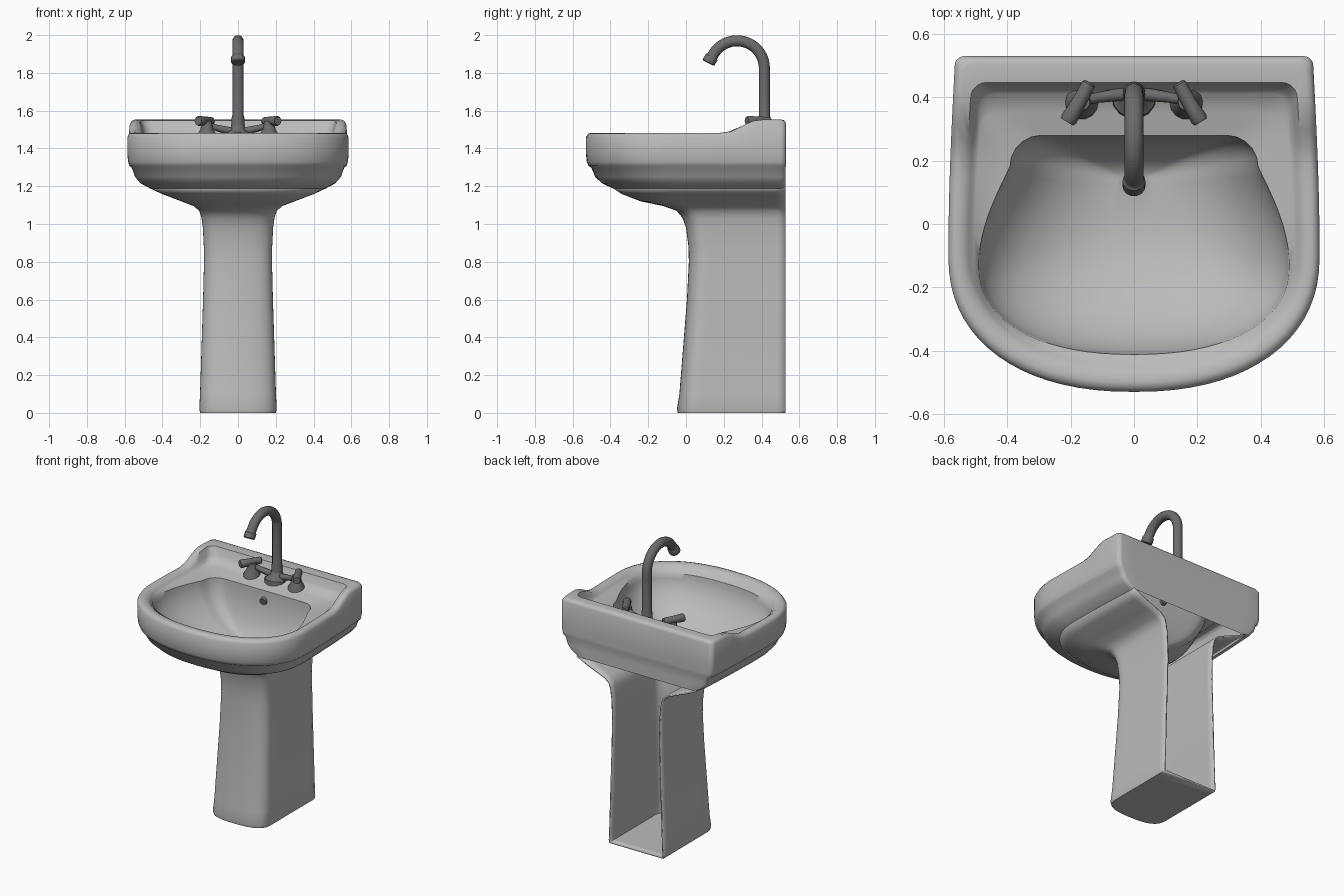
import bpy, bmesh, math

if "Cube" in bpy.data.objects:
    bpy.data.objects.remove(bpy.data.objects["Cube"])


def material(name, v):
    m = bpy.data.materials.new(name)
    m.diffuse_color = (v[0], v[1], v[2], 1)
    m.use_nodes = True
    m.node_tree.nodes["Principled BSDF"].inputs["Base Color"].default_value = m.diffuse_color
    return m


CERAMIC = material("ceramic grey", (0.50, 0.50, 0.49))
METAL = material("dark metal", (0.15, 0.15, 0.15))


def activate(ob):
    bpy.ops.object.select_all(action='DESELECT')
    ob.select_set(True)
    bpy.context.view_layer.objects.active = ob


def finish(ob, mat, angle=40):
    ob.data.materials.clear()
    ob.data.materials.append(mat)
    activate(ob)
    bpy.ops.object.shade_smooth_by_angle(angle=math.radians(angle))
    return ob


def from_bmesh(name, bm):
    me = bpy.data.meshes.new(name)
    bm.to_mesh(me)
    bm.free()
    ob = bpy.data.objects.new(name, me)
    bpy.context.collection.objects.link(ob)
    return ob


# D-shaped outline: flat back, rounded back corners, superellipse front
def outline(w, wb, yf, yb, r, k, n, closed=True):
    ys = yf + k * (yb - yf)
    half = []
    if closed:
        half += [((wb - r) * i / 6, yb) for i in range(6)]
        for i in range(5):
            a = math.pi / 2 * (1 - i / 5)
            half.append((wb - r + r * math.cos(a), yb - r + r * math.sin(a)))
    y0 = yb - r
    for i in range(10):
        t = i / 10
        half.append((wb + (w - wb) * math.sin(t * math.pi / 2), y0 + (ys - y0) * t))
    for i in range(19):
        a = math.pi / 2 * i / 18
        half.append((w * max(math.cos(a), 0) ** (2 / n), ys + (yf - ys) * math.sin(a) ** (2 / n)))
    half[-1] = (0, yf)
    first = 1 if closed else 0
    return half + [(-x, y) for x, y in reversed(half[first:-1])]


def lift(y):
    t = min(max((y - 0.2) / 0.19, 0), 1)
    return 0.07 * t * t * (3 - 2 * t)


def loft(bm, rings, closed):
    rows = [[bm.verts.new(p) for p in ring] for ring in rings]
    n = len(rows[0])
    for a, b in zip(rows, rows[1:]):
        for i in range(n if closed else n - 1):
            j = (i + 1) % n
            bm.faces.new((a[i], a[j], b[j], b[i]))
    return rows


# Basin bowl: rounded section growing from the bottom to the inner edge
rings = []
for i in range(1, 13):
    a = math.pi / 2 * i / 12
    f = math.sin(a)
    z = 1.44 - 0.32 * max(math.cos(a), 0) ** 1.1
    rings.append([(x, y, z) for x, y in outline(
        .49 * f, .392 * f, .03 - .442 * f, .13 + .15 * f, .1 * f, .405, 2.25)])

# Basin rim and outer wall: inset from the outside, back y, height, share of back lift
rim = [
    (.080, .350, 1.452, .1), (.073, .410, 1.457, .2), (.064, .430, 1.466, .5),
    (.050, .447, 1.478, 1), (.024, .505, 1.483, 1), (.010, .522, 1.478, 1),
    (0, .530, 1.460, 1), (0, .530, 1.370, 0), (.004, .530, 1.330, 0),
    (.011, .530, 1.308, 0), (.024, .527, 1.298, 0), (.041, .527, 1.250, 0),
    (.071, .527, 1.215, 0), (.121, .527, 1.188, 0),
]
for d, yb, z, s in rim:
    r = .03 + .4 * d if z > 1.4 else .03
    rings.append([(x, y, z + s * lift(y)) for x, y in outline(
        .586 - d, .566 - d, -.53 + 1.2 * d, yb, r, .405, 2.25)])
bm = bmesh.new()
rows = loft(bm, rings, True)
bm.faces.new(list(reversed(rows[0])))
finish(from_bmesh("basin", bm), CERAMIC, 50)

# Pedestal: open-backed shell flaring out to meet the basin: half width, front y, height
column = [
    (.465, -.385, 1.188), (.40, -.338, 1.158), (.30, -.24, 1.12), (.235, -.12, 1.095),
    (.205, -.05, 1.07), (.194, -.02, 1.035), (.186, 0, .98), (.181, .013, .88),
    (.18, .015, .8), (.185, .005, .6), (.201, -.035, .1), (.205, -.048, .02), (.2, -.044, 0),
]
rings = []
for w, yf, z in column:
    t = max((w - .2) / .265, 0)
    rings.append([(x, y, z) for x, y in outline(
        w, w - .02 * t, yf, .528, 0, .2 + .205 * t, 2.8 - .55 * t, False)])
bm = bmesh.new()
rows = loft(bm, rings, False)
bm.faces.new(rows[-1])
pedestal = finish(from_bmesh("pedestal", bm), CERAMIC, 50)
mod = pedestal.modifiers.new("wall", 'SOLIDIFY')
mod.thickness = 0.01
mod.offset = -1


# Round tube through points, each with its own radius
def tube(name, pts, mat):
    cu = bpy.data.curves.new(name, 'CURVE')
    cu.dimensions = '3D'
    cu.bevel_depth = 1
    cu.bevel_resolution = 5
    cu.use_fill_caps = True
    sp = cu.splines.new('POLY')
    sp.points.add(len(pts) - 1)
    for p, (x, y, z, r) in zip(sp.points, pts):
        p.co = (x, y, z, 1)
        p.radius = r
    ob = bpy.data.objects.new(name, cu)
    bpy.context.collection.objects.link(ob)
    activate(ob)
    bpy.ops.object.convert(target='MESH')
    return finish(bpy.context.view_layer.objects.active, mat)


# Gooseneck spout with a wider tip
path = [(0, .415, 1.455, .036), (0, .415, 1.56, .034), (0, .415, 1.575, .03)]
for i in range(19):
    a = math.radians(150) * i / 18
    path.append((0, .27 + .145 * math.cos(a), 1.825 + .145 * math.sin(a), .03))
path += [(0, .139, 1.888, .031), (0, .136, 1.883, .036),
         (0, .119, 1.856, .036), (0, .117, 1.852, .031)]
tube("spout", path, METAL)

# Spout foot and, on each side, a stem, a lever and an arm to the centre
tube("spout_foot", [(0, .405, 1.445, .075), (0, .405, 1.475, .07), (0, .41, 1.495, .04),
                    (0, .415, 1.52, .034)], METAL)
for side, s in (("left", -1), ("right", 1)):
    x = s * .165
    tube(side + "_tap_stem", [(x, .385, 1.44, .058), (x, .385, 1.475, .05),
                              (x, .385, 1.50, .034), (x, .385, 1.545, .026)], METAL)
    tube(side + "_tap_lever", [(s * .140, .446, 1.545, .016), (s * .143, .441, 1.545, .022),
                               (s * .185, .365, 1.546, .024), (s * .205, .332, 1.546, .027),
                               (s * .211, .322, 1.546, .022)], METAL)
    tube(side + "_tap_arm", [(x, .39, 1.525, .016), (s * .11, .40, 1.508, .017),
                             (s * .05, .408, 1.495, .02), (0, .412, 1.49, .022)], METAL)

# Overflow cap on the rear wall of the bowl
tube("overflow_cap", [(0, .285, 1.375, .024), (0, .262, 1.37, .024)], METAL)
